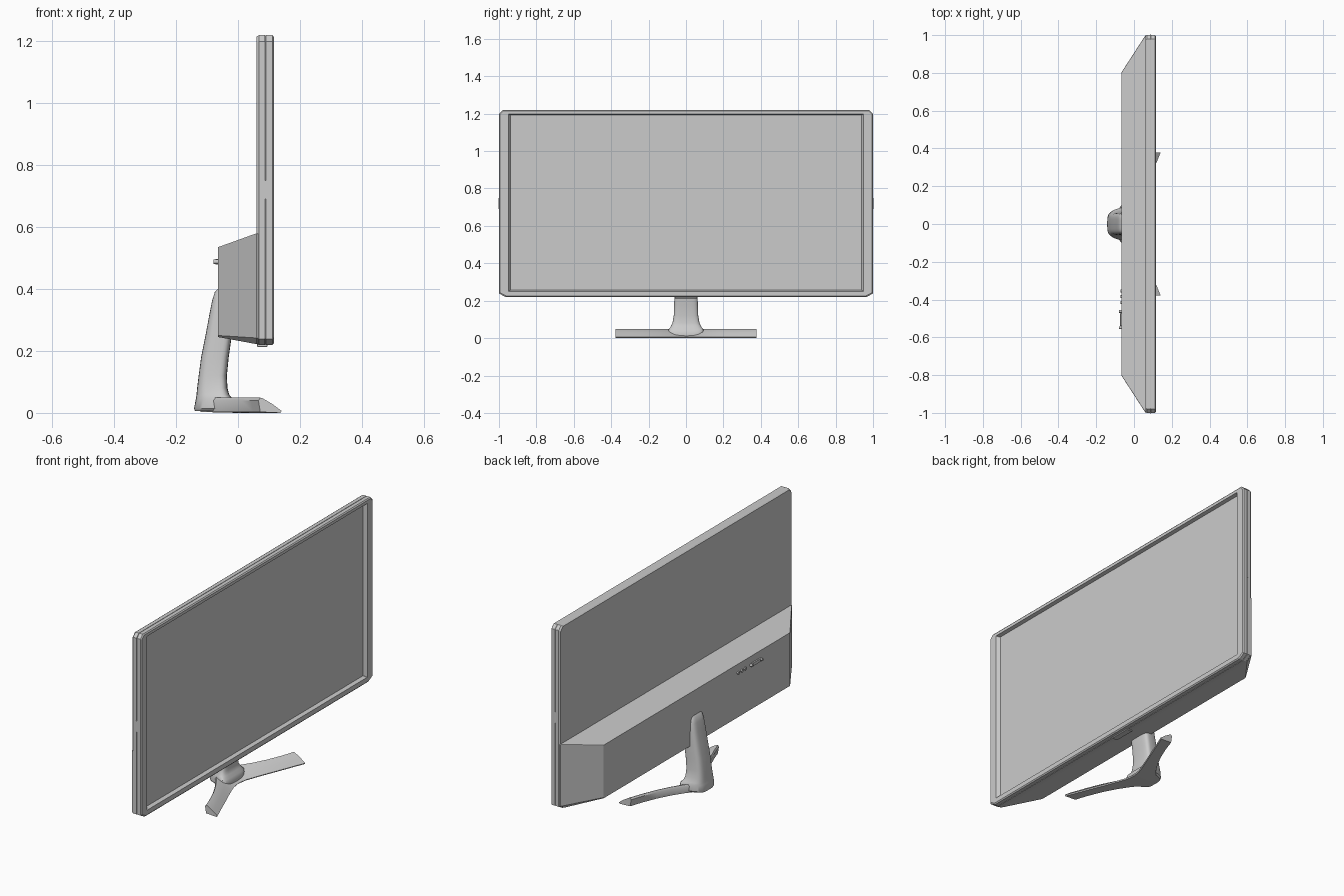
import bpy, bmesh, math
from mathutils import Vector


def loft(name, rings, smooth=None, bevel=0.0):
    """Skin a list of equal-length point rings, capping both ends."""
    bm = bmesh.new()
    vs = [[bm.verts.new(p) for p in ring] for ring in rings]
    n = len(rings[0])
    for a, b in zip(vs, vs[1:]):
        for i in range(n):
            j = (i + 1) % n
            bm.faces.new((a[i], a[j], b[j], b[i]))
    bm.faces.new(vs[0])
    bm.faces.new(vs[-1])
    bmesh.ops.recalc_face_normals(bm, faces=bm.faces)
    mesh = bpy.data.meshes.new(name)
    bm.to_mesh(mesh)
    bm.free()
    obj = bpy.data.objects.new(name, mesh)
    bpy.context.collection.objects.link(obj)
    if bevel:
        m = obj.modifiers.new("soft_edges", 'BEVEL')
        m.width, m.segments, m.limit_method = bevel, 3, 'ANGLE'
    if smooth:
        bpy.ops.object.select_all(action='DESELECT')
        bpy.context.view_layer.objects.active = obj
        obj.select_set(True)
        bpy.ops.object.shade_smooth_by_angle(angle=math.radians(smooth))
    return obj


def outline(x, w, z0, z1, cy=0.0, cz=0.0, top=0.0):
    """Corner-cut rectangle in the yz plane: half width w, cuts cy/cz below, top above."""
    half = [(w - cy, z0), (w, z0 + cz), (w, z1 - top), (w - top, z1)]
    return [(x, y, z) for y, z in half] + [(x, -y, z) for y, z in reversed(half)]


def box(name, x0, x1, y0, y1, z0, z1, bevel=0.0):
    return loft(name, [[(x, y0, z0), (x, y1, z0), (x, y1, z1), (x, y0, z1)]
                       for x in (x0, x1)], bevel=bevel)


# Thin upper shell of the display
loft("back_shell", [
    outline(0.06, 0.994, 0.224, 1.215, 0.035, 0.02, 0.02),
    outline(0.068, 1.0, 0.219, 1.22, 0.035, 0.02, 0.02),
    outline(0.088, 1.0, 0.219, 1.22, 0.035, 0.02, 0.02)])

# Front bezel with sloped inner walls and the recessed screen
loft("bezel", [
    outline(0.088, 0.997, 0.221, 1.218, 0.035, 0.02, 0.02),
    outline(0.091, 1.0, 0.219, 1.22, 0.035, 0.02, 0.02),
    outline(0.111, 1.0, 0.219, 1.22, 0.035, 0.02, 0.02),
    outline(0.116, 0.994, 0.225, 1.214, 0.033, 0.018, 0.018),
    outline(0.116, 0.95, 0.25, 1.198, 0.001, 0.001, 0.001),
    outline(0.097, 0.937, 0.257, 1.193, 0.001, 0.001, 0.001)])
box("screen", 0.09, 0.098, -0.936, 0.936, 0.258, 1.192)

# Deep electronics housing on the lower back
loft("rear_housing", [
    outline(-0.065, 0.805, 0.245, 0.535, 0.005, 0.005, 0.002),
    outline(0.06, 0.998, 0.222, 0.58, 0.035, 0.02, 0.002),
    outline(0.075, 0.998, 0.222, 0.58, 0.035, 0.02, 0.002)])

# Sensor strip under the bezel and side button slots
box("bottom_strip", 0.062, 0.095, -0.06, 0.06, 0.213, 0.225, 0.002)
for s in (-1, 1):
    box("side_slot", 0.086, 0.091, s * 0.998, s * 1.002, 0.69, 0.75)


# Sockets on the back
def socket(name, y, r, depth):
    rings = []
    for x, k in ((-0.06, 1), (-0.065 - depth, 1), (-0.065 - depth, 0.6), (-0.066, 0.55)):
        rings.append([(x, y + r * k * math.cos(a), 0.488 + r * k * math.sin(a))
                      for a in (i * math.tau / 14 for i in range(14))])
    loft(name, rings, smooth=35)


for y in (-0.355, -0.385, -0.415):
    socket("audio_socket", y, 0.008, 0.007)
box("video_socket", -0.073, -0.06, -0.54, -0.472, 0.479, 0.497, 0.002)
for y in (-0.463, -0.549):
    socket("socket_screw", y, 0.007, 0.014)


# Stand column: rounded sections, narrower at the back, flaring at the foot
def section(z, xb, xf, w, taper):
    ring = []
    for i in range(32):
        a = i * math.tau / 32
        c, s = math.cos(a), math.sin(a)
        u = math.copysign(abs(c) ** 0.5, c)
        v = math.copysign(abs(s) ** 0.5, s)
        k = taper + (1 - taper) * (u + 1) / 2
        # the column leans, so its section tilts with the front edge
        ring.append(((xb + xf) / 2 + u * (xf - xb) / 2, v * w * k, z))
    return ring


loft("stand_column", [section(*p) for p in (
    (0.006, -0.139, -0.01, 0.095, 0.6), (0.014, -0.142, -0.008, 0.105, 0.6),
    (0.045, -0.136, -0.015, 0.105, 0.62), (0.058, -0.134, -0.028, 0.092, 0.68),
    (0.08, -0.132, -0.034, 0.078, 0.76), (0.12, -0.127, -0.036, 0.07, 0.8),
    (0.18, -0.119, -0.03, 0.067, 0.82), (0.25, -0.105, -0.02, 0.066, 0.82),
    (0.32, -0.092, -0.02, 0.064, 0.82), (0.365, -0.083, -0.02, 0.061, 0.82),
    (0.39, -0.075, -0.02, 0.057, 0.82), (0.4, -0.066, -0.02, 0.052, 0.82))], smooth=40)


# Boomerang foot: wedge section swept across, mirrored about the centre
half_foot = [(0.0, -0.125, 0.005), (0.05, -0.105, 0.012), (0.1, -0.064, 0.03),
             (0.16, -0.025, 0.053), (0.23, 0.012, 0.082), (0.31, 0.045, 0.113),
             (0.378, 0.068, 0.141)]
stations = [(-y, b, f) for y, b, f in reversed(half_foot[1:])] + half_foot
rings = []
for y, b, f in stations:
    d = f - b
    rings.append([(b + 0.004, y, 0.003), (b - 0.002, y, 0.04), (b + 0.004, y, 0.049),
                  (b + 0.16 * d, y, 0.047), (b + 0.6 * d, y, 0.028),
                  (f, y, 0.006), (f - 0.004, y, 0.0)])
loft("stand_foot", rings, smooth=40)
